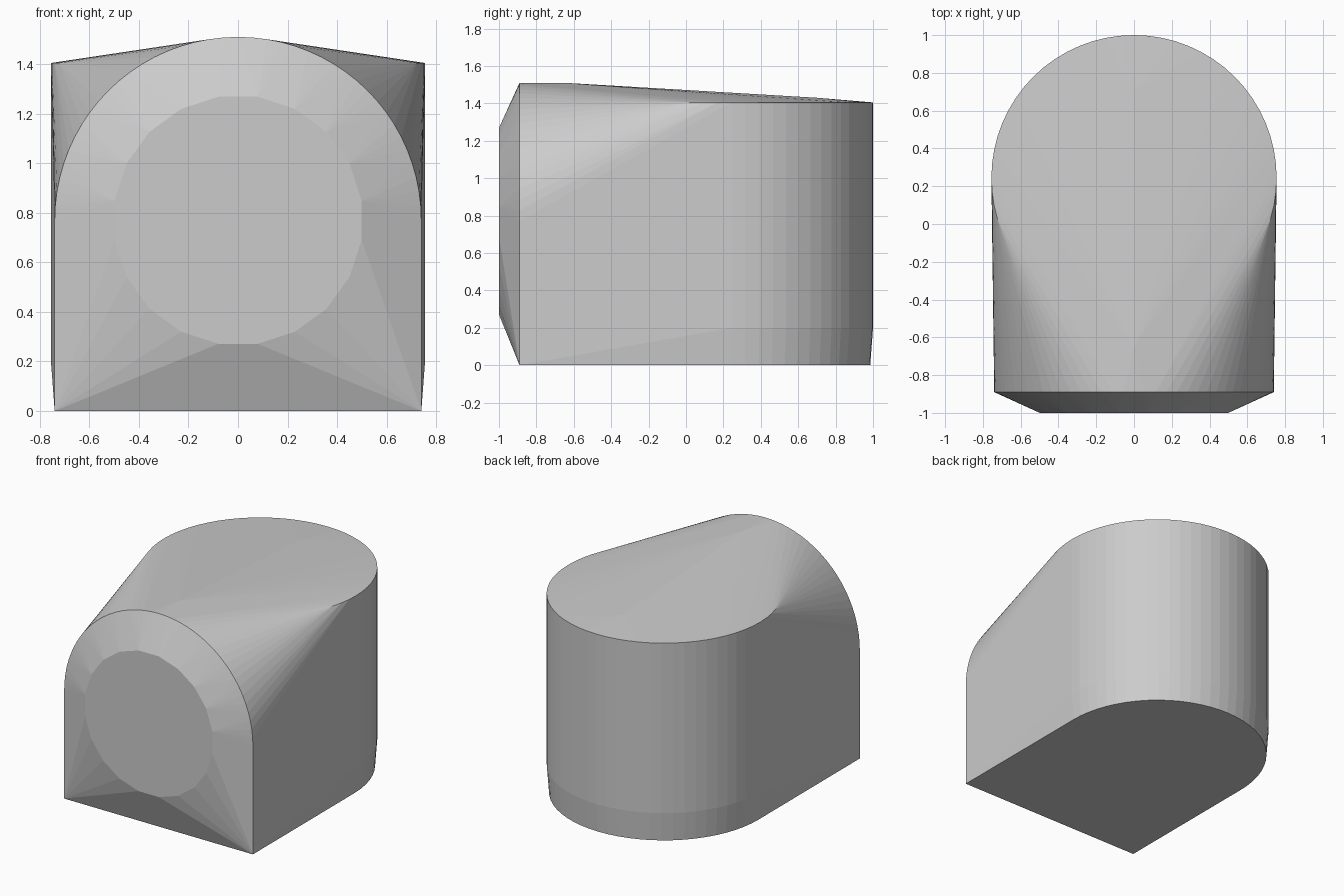
import bpy, bmesh, math

if "Cube" in bpy.data.objects:
    bpy.data.objects.remove(bpy.data.objects["Cube"])

def ring(r, n, offset=0.0):
    return [(r * math.cos(2 * math.pi * (i + offset) / n),
             r * math.sin(2 * math.pi * (i + offset) / n)) for i in range(n)]

pts = []

# Small round nose at the front
pts += [(x, -1.0, 0.77 + z) for x, z in ring(0.505, 20, 0.5)]

# Arch profile behind the nose
pts += [(x, -0.89, 0.77 + z) for x, z in ring(0.74, 80) if z > -0.001]
pts += [(-0.74, -0.89, 0.0), (0.74, -0.89, 0.0)]

# Upright round back, slightly narrowed at the foot
for r, z in ((0.74, 0.0), (0.755, 0.2), (0.755, 1.405)):
    pts += [(x, 0.245 + y, z) for x, y in ring(r, 64)]

# Gentle crown along the top
pts += [(0, -0.65, 1.51), (0, 0.7, 1.43)]

# Wrap everything in one convex skin
bm = bmesh.new()
for p in pts:
    bm.verts.new(p)
res = bmesh.ops.convex_hull(bm, input=bm.verts[:])
bmesh.ops.delete(bm, geom=[v for v in bm.verts if not v.link_faces], context='VERTS')
bmesh.ops.dissolve_limit(bm, angle_limit=math.radians(0.1),
                         verts=bm.verts[:], edges=bm.edges[:])
bmesh.ops.recalc_face_normals(bm, faces=bm.faces[:])
mesh = bpy.data.meshes.new("rounded_body")
bm.to_mesh(mesh)
bm.free()

body = bpy.data.objects.new("rounded_body", mesh)
bpy.context.collection.objects.link(body)

grey = bpy.data.materials.new("light grey")
grey.diffuse_color = (0.6, 0.6, 0.6, 1)
grey.use_nodes = True
grey.node_tree.nodes["Principled BSDF"].inputs["Base Color"].default_value = grey.diffuse_color
mesh.materials.append(grey)
